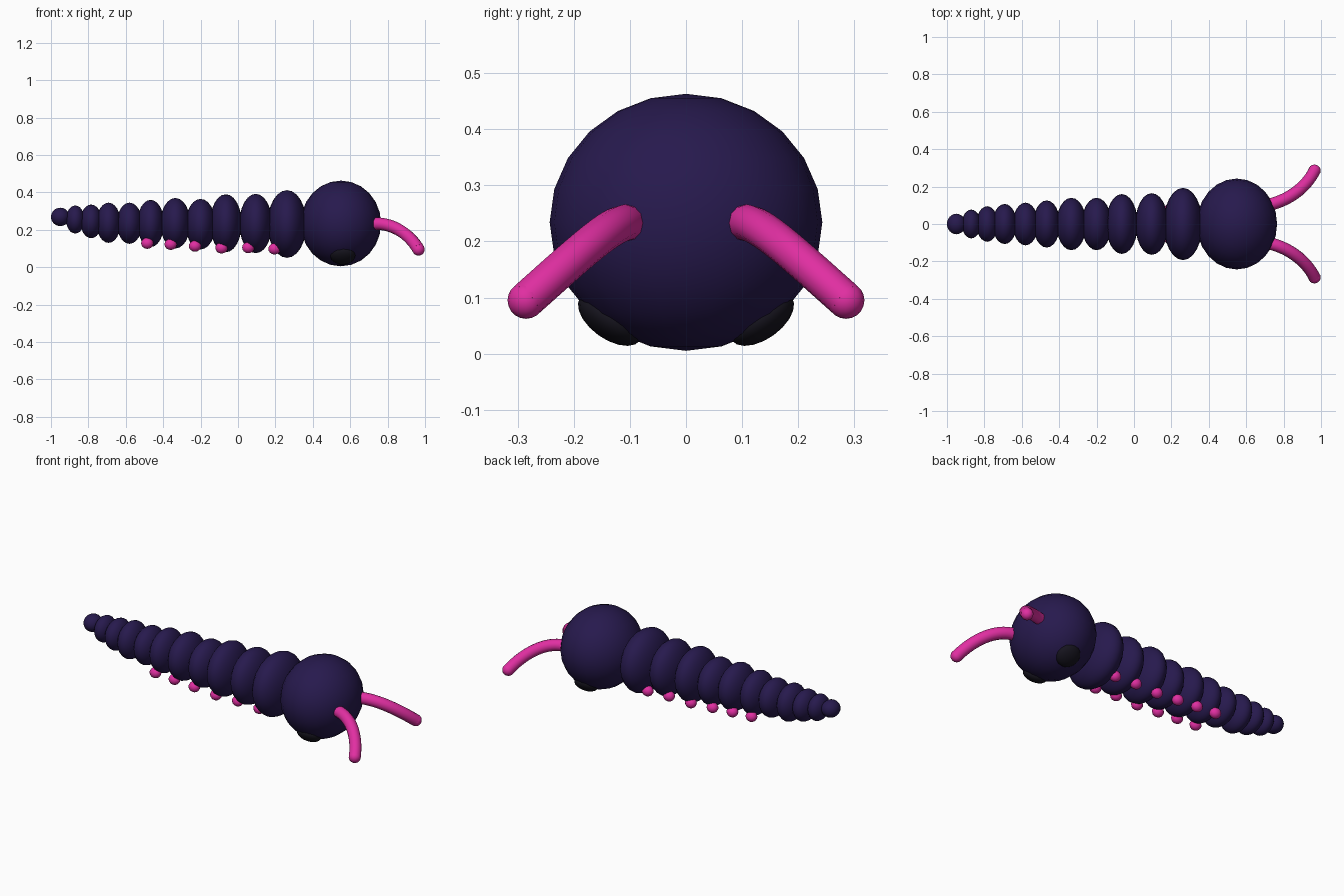
import bpy
from math import pi
from mathutils import Vector

if "Cube" in bpy.data.objects:
    bpy.data.objects.remove(bpy.data.objects["Cube"])


def material(name, rgb):
    m = bpy.data.materials.new(name)
    m.diffuse_color = (*rgb, 1)
    m.use_nodes = True
    m.node_tree.nodes["Principled BSDF"].inputs["Base Color"].default_value = m.diffuse_color
    return m


PURPLE = material("dark_purple", (0.02, 0.01, 0.075))
PINK = material("pink", (0.75, 0.028, 0.36))
BLACK = material("near_black", (0.008, 0.007, 0.013))


def ellipsoid(name, loc, radii, mat, segs=24, rings=12, rot=(0, 0, 0)):
    bpy.ops.mesh.primitive_uv_sphere_add(segments=segs, ring_count=rings,
                                         radius=1, location=loc, rotation=rot)
    ob = bpy.context.object
    ob.name = name
    ob.scale = radii
    ob.data.materials.append(mat)
    bpy.ops.object.shade_smooth()
    return ob


# Head
ellipsoid("head", (0.55, 0, 0.234), (0.215, 0.243, 0.229), PURPLE)

# Body segments from tail to neck: x, bottom z, top z, x radius, y radius
segments = [
    (-0.950, 0.220, 0.318, 0.050, 0.055),
    (-0.870, 0.180, 0.330, 0.050, 0.077),
    (-0.785, 0.155, 0.335, 0.058, 0.095),
    (-0.692, 0.130, 0.345, 0.065, 0.107),
    (-0.580, 0.125, 0.345, 0.068, 0.114),
    (-0.467, 0.108, 0.360, 0.072, 0.126),
    (-0.335, 0.100, 0.370, 0.080, 0.140),
    (-0.200, 0.095, 0.365, 0.080, 0.140),
    (-0.065, 0.080, 0.390, 0.085, 0.160),
    (0.095, 0.075, 0.392, 0.088, 0.165),
    (0.262, 0.050, 0.412, 0.104, 0.193),
]
for i, (x, lo, hi, rx, ry) in enumerate(segments):
    ellipsoid(f"body_segment_{i + 1}", (x, 0, (lo + hi) / 2),
              (rx, ry, (hi - lo) / 2), PURPLE)

# Small feet along the underside, as x, z
feet = [(-0.485, 0.128), (-0.36, 0.122), (-0.23, 0.113),
        (-0.088, 0.103), (0.055, 0.105), (0.195, 0.098)]

for side, s in (("left", 1), ("right", -1)):
    for i, (x, z) in enumerate(feet):
        ellipsoid(f"foot_{side}_{i + 1}", (x, s * 0.08, z),
                  (0.033, 0.03, 0.03), PINK, 12, 8)

    # Dark eyes low on the head
    ellipsoid(f"eye_{side}", (0.56, s * 0.135, 0.062),
              (0.068, 0.066, 0.036), BLACK, 16, 10, (s * 0.62, 0, 0))

    # Curved antenna with rounded tip
    cu = bpy.data.curves.new(f"antenna_{side}", 'CURVE')
    cu.dimensions = '3D'
    cu.bevel_depth = 0.033
    cu.bevel_resolution = 4
    cu.resolution_u = 16
    cu.use_fill_caps = True
    cu.materials.append(PINK)
    sp = cu.splines.new('BEZIER')
    sp.bezier_points.add(1)
    a = Vector((0.73, s * 0.105, 0.233))
    b = Vector((0.965, s * 0.285, 0.095))
    for p, co, h in zip(sp.bezier_points, (a, b),
                        (Vector((0.10, s * 0.025, 0.003)),
                         Vector((0.045, s * 0.09, -0.08)))):
        p.co = co
        p.handle_left = co - h
        p.handle_right = co + h
    ob = bpy.data.objects.new(f"antenna_{side}", cu)
    bpy.context.collection.objects.link(ob)
    ellipsoid(f"antenna_tip_{side}", b, (0.033,) * 3, PINK, 16, 10)
